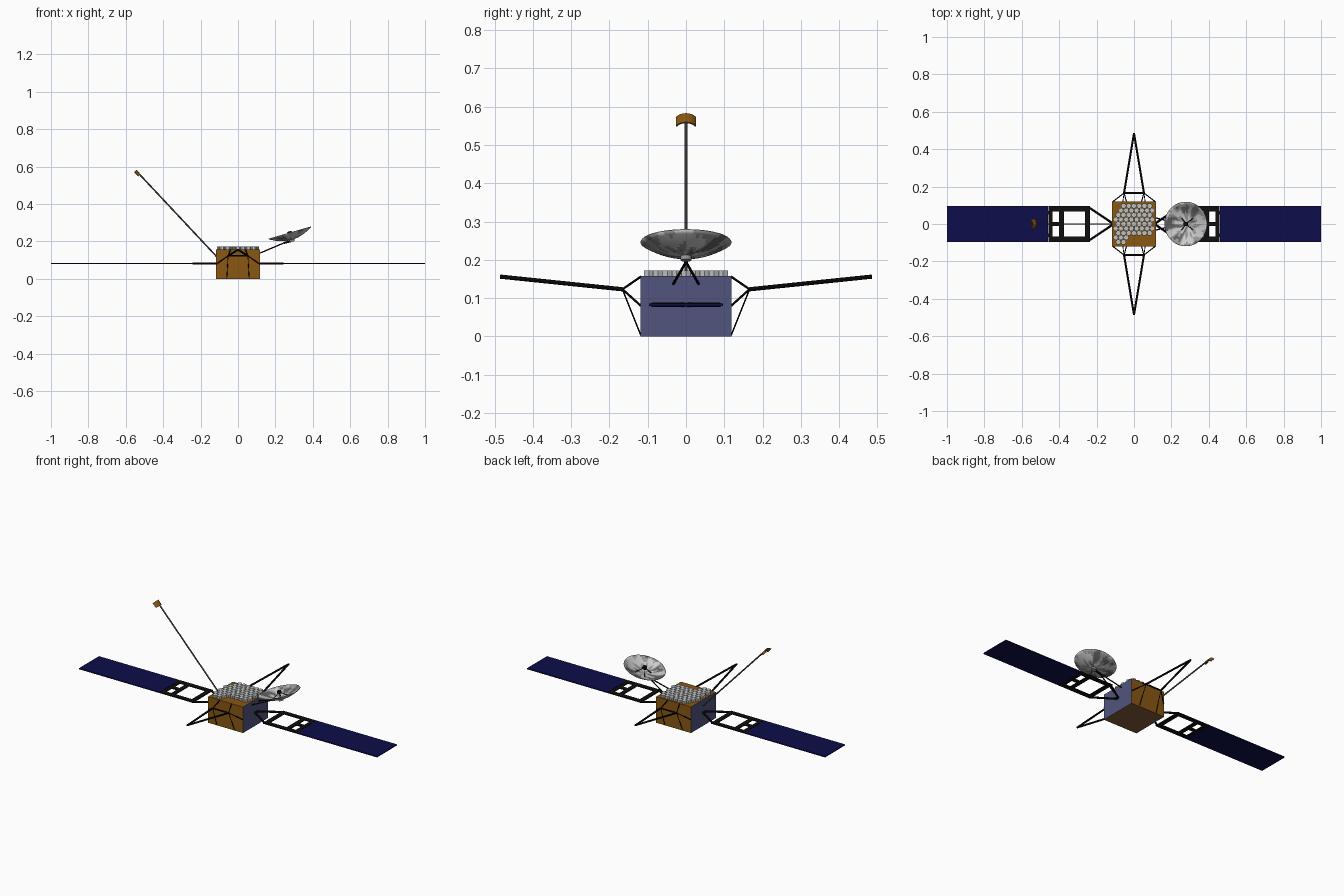
import bpy, bmesh, math
from mathutils import Vector, Matrix, noise

if "Cube" in bpy.data.objects:
    bpy.data.objects.remove(bpy.data.objects["Cube"])


def mat(name, r, g, b):
    m = bpy.data.materials.new(name)
    m.diffuse_color = (r, g, b, 1)
    m.use_nodes = True
    m.node_tree.nodes["Principled BSDF"].inputs["Base Color"].default_value = m.diffuse_color
    return m


GOLD = mat("gold_foil", .25, .095, .006)
BROWN = mat("brown_foil", .22, .11, .04)
BLUE = mat("radiator_blue", .085, .09, .21)
NAVY = mat("solar_navy", .004, .004, .07)
BLACK = mat("black_carbon", .005, .004, .004)
SILVER = mat("silver_cells", .52, .54, .54)
BOOM = mat("boom_grey", .1, .1, .1)
LIGHT = mat("dish_light", .6, .6, .6)
MID = mat("dish_mid", .32, .32, .32)
DARK = mat("dish_dark", .12, .12, .12)


def finish(name, bm, *mats):
    me = bpy.data.meshes.new(name)
    bmesh.ops.recalc_face_normals(bm, faces=bm.faces)
    bm.to_mesh(me)
    bm.free()
    for m in mats:
        me.materials.append(m)
    ob = bpy.data.objects.new(name, me)
    bpy.context.collection.objects.link(ob)
    return ob


def add_box(bm, x0, x1, y0, y1, z0, z1):
    m = Matrix.Translation(((x0 + x1) / 2, (y0 + y1) / 2, (z0 + z1) / 2))
    m = m @ Matrix.Diagonal((abs(x1 - x0), abs(y1 - y0), z1 - z0, 1))
    bmesh.ops.create_cube(bm, size=1, matrix=m)


def add_rod(bm, a, b, r, sides=8):
    a, b = Vector(a), Vector(b)
    d = b - a
    m = Matrix.Translation((a + b) / 2) @ d.to_track_quat('Z', 'Y').to_matrix().to_4x4()
    bmesh.ops.create_cone(bm, cap_ends=True, segments=sides, radius1=r, radius2=r,
                          depth=d.length, matrix=m)


# body: gold front/back/top, blue sides, brown base
bm = bmesh.new()
add_box(bm, -.117, .117, -.119, .119, 0, .158)
bm.normal_update()
for f in bm.faces:
    if abs(f.normal.x) > .5:
        f.material_index = 1
    elif f.normal.z < -.5:
        f.material_index = 2
finish("body", bm, GOLD, BLUE, BROWN)

# honeycomb of hexagonal cells on the top, two corners left bare
bm = bmesh.new()
pitch = .028
for row in range(-4, 5):
    y = row * pitch * .866
    for col in range(-4, 5):
        x = col * pitch + (pitch / 2 if row % 2 else 0)
        if abs(x) > .106 or y - x > .165 or (y < -.06 and x > -.03):
            continue
        m = Matrix.Translation((x, y, .164)) @ Matrix.Rotation(math.pi / 6, 4, 'Z')
        bmesh.ops.create_cone(bm, cap_ends=True, segments=6, radius1=.0148, radius2=.0148,
                              depth=.016, matrix=m)
bm.normal_update()
tops = [f for f in bm.faces if f.normal.z > .9]
rim = bmesh.ops.inset_individual(bm, faces=tops, thickness=.0018)
for f in rim["faces"]:
    f.material_index = 1
finish("antenna_cells", bm, SILVER, MID)

# solar wings: panel, ladder frame and yoke
Z0, Z1 = .0795, .0855
for s, side in ((-1, "left"), (1, "right")):
    bm = bmesh.new()
    add_box(bm, s * .46, s * 1.0, -.096, .096, Z0, Z1)
    finish(side + "_solar_panel", bm, NAVY)
    bm = bmesh.new()
    for t in (-1, 1):
        add_box(bm, s * .235, s * .456, t * .068, t * .096, Z0, Z1)
        add_box(bm, s * .454, s * .462, t * .05, t * .07, Z0, Z1)
        add_rod(bm, (s * .24, t * .088, .0825), (s * .115, t * .004, .0825), .006)
    for a, b in ((.235, .262), (.375, .4), (.436, .456)):
        add_box(bm, s * a, s * b, -.07, .07, Z0, Z1)
    add_box(bm, s * .38, s * .45, -.012, .012, Z0, Z1)
    finish(side + "_wing_frame", bm, BLACK)

# front and back tapering outriggers with their braces
for s, side in ((-1, "front"), (1, "back")):
    bm = bmesh.new()
    add_rod(bm, (-.055, s * .166, .123), (.055, s * .166, .123), .0045)
    for t in (-1, 1):
        knee = (t * .053, s * .166, .123)
        add_rod(bm, knee, (0, s * .485, .156), .0055)
        add_rod(bm, knee, (t * .04, s * .118, .156), .003)
        add_rod(bm, knee, (t * .115, s * .118, .08), .003)
        add_rod(bm, knee, (t * .06, s * .118, .003), .002)
    finish(side + "_outrigger", bm, BLACK)

# long boom with an arched gold plate at its tip
root, tip = Vector((-.115, 0, .12)), Vector((-.535, 0, .568))
bm = bmesh.new()
add_rod(bm, root, tip, .0042, 10)
finish("sensor_boom", bm, BOOM)
along = (tip - root).normalized()
up = Vector((-along.z, 0, along.x)) * -1
bm = bmesh.new()
prev = None
for i in range(9):
    a = math.radians(-60 + 15 * i)
    c = tip + Vector((0, .029 * math.sin(a), 0)) + up * (.029 * (math.cos(a) - .9))
    pair = [bm.verts.new(c + along * k) for k in (-.016, .016)]
    if prev:
        bm.faces.new((prev[0], prev[1], pair[1], pair[0]))
    prev = pair
ob = finish("boom_tip_plate", bm, GOLD)
mod = ob.modifiers.new("thick", 'SOLIDIFY')
mod.thickness = .004
mod.offset = 0

# dish: shallow bowl with crinkled light and dark streaks
tilt = Matrix.Translation((.287, 0, .21)) @ Matrix.Rotation(math.radians(-16), 4, 'Y')
R, DEPTH, N, RINGS = .118, .038, 72, 10
bm = bmesh.new()
rings = []
for i in range(RINGS + 1):
    r = R * max(i / RINGS, .03)
    z = DEPTH * (r / R) ** 2
    rings.append([bm.verts.new(tilt @ Vector((r * math.cos(k * math.tau / N),
                                              r * math.sin(k * math.tau / N), z)))
                  for k in range(N)])
bm.faces.new(rings[0])
for i in range(RINGS):
    for k in range(N):
        j = (k + 1) % N
        f = bm.faces.new((rings[i][k], rings[i][j], rings[i + 1][j], rings[i + 1][k]))
        a = k * math.tau / N
        v = noise.noise(Vector((3.2 * math.cos(a), 3.2 * math.sin(a), i * .22)))
        f.material_index = 0 if v > .12 else (2 if v < -.22 else 1)
        f.smooth = True
dish = finish("dish", bm, LIGHT, MID, DARK)
mod = dish.modifiers.new("thick", 'SOLIDIFY')
mod.thickness = .003
mod.offset = 0

# dish feed on four struts
bm = bmesh.new()
add_rod(bm, tilt @ Vector((0, 0, .03)), tilt @ Vector((0, 0, .046)), .012, 12)
for k in range(4):
    a = math.pi / 4 + k * math.pi / 2
    add_rod(bm, tilt @ Vector((.045 * math.cos(a), .045 * math.sin(a), .005)),
            tilt @ Vector((0, 0, .038)), .0022, 6)
finish("dish_feed", bm, BLACK)

# dish hub and its forked support arm
bm = bmesh.new()
add_rod(bm, tilt @ Vector((0, 0, -.012)), tilt @ Vector((0, 0, .002)), .014, 12)
finish("dish_hub", bm, MID)
bm = bmesh.new()
for t in (-1, 1):
    add_rod(bm, (.115, t * .033, .137), (.25, 0, .194), .0035)
add_rod(bm, (.245, 0, .192), (.289, 0, .203), .0055)
finish("dish_arm", bm, BLACK)
